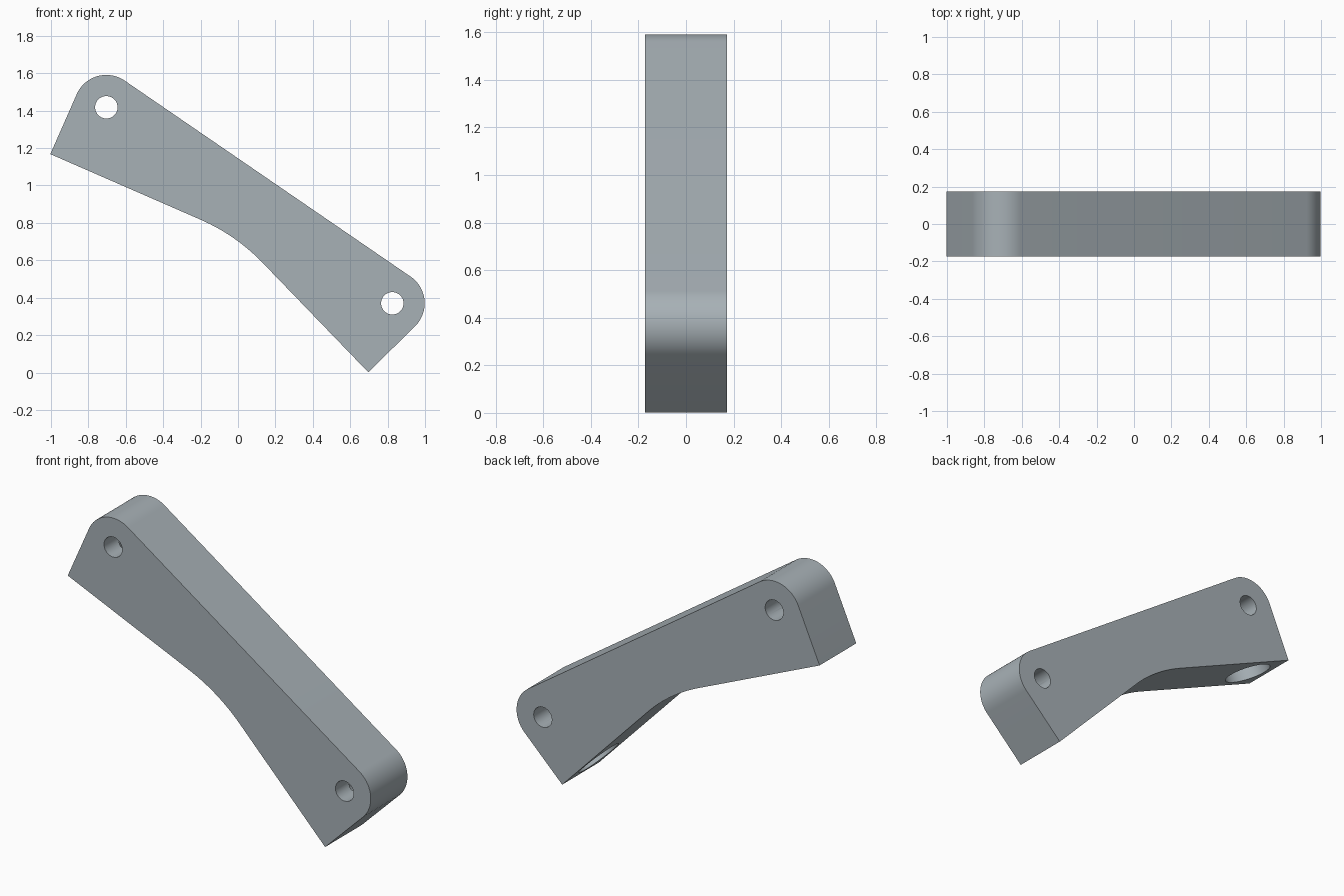
import bpy
import bmesh
from math import radians, tan
from mathutils import Vector, Quaternion

if "Cube" in bpy.data.objects:
    bpy.data.objects.remove(bpy.data.objects["Cube"])

HALF = 0.173          # half thickness, also the radius of the rounded ends
FOOT = 0.35           # distance from a pin hole to the mounting face
PIN_R, BORE_R, POCKET_R, POCKET_DEPTH = 0.06, 0.055, 0.134, 0.12


def direction(degrees):
    """Unit vector in the x-z plane."""
    return Quaternion((0, -1, 0), radians(degrees)) @ Vector((1, 0, 0))


def arc(centre, radius, start, end, steps):
    return [centre + radius * direction(start + (end - start) * i / steps)
            for i in range(steps + 1)]


def cylinder_cutter(name, start, end, radius):
    bm = bmesh.new()
    axis = end - start
    bmesh.ops.create_cone(bm, cap_ends=True, segments=48, radius1=radius,
                          radius2=radius, depth=axis.length)
    mesh = bpy.data.meshes.new(name)
    bm.to_mesh(mesh)
    bm.free()
    ob = bpy.data.objects.new(name, mesh)
    ob.rotation_mode = 'QUATERNION'
    ob.rotation_quaternion = axis.to_track_quat('Z', 'Y')
    ob.location = (start + end) / 2
    ob.hide_render = True
    bpy.context.collection.objects.link(ob)
    return ob


# Pin centres and slopes of the two mounting faces
upper_pin, lower_pin = Vector((-0.704, 0, 1.418)), Vector((0.825, 0, 0.37))
upper_slope, lower_slope = -23.8, -45.5
upper_in, lower_in = direction(upper_slope + 90), direction(lower_slope + 90)
upper_corner = upper_pin - FOOT * upper_in - HALF * direction(upper_slope)
lower_corner = lower_pin - FOOT * lower_in + HALF * direction(lower_slope)

# Concave blend between the mounting faces
bend = Vector((-0.014, 0, 0.735))
blend_r = 0.2 / tan(radians((upper_slope - lower_slope) / 2))
blend_start = bend - 0.2 * direction(upper_slope)
blend_centre = blend_start - blend_r * upper_in

# Outline of the bracket, anticlockwise from the lower corner
across = lower_pin - upper_pin
top_angle = 90 - abs(across.angle(Vector((1, 0, 0)))) * 180 / 3.14159265
outline = [lower_corner]
outline += arc(lower_pin, HALF, lower_slope, top_angle, 24)
outline += arc(upper_pin, HALF, top_angle, upper_slope + 180, 24)
outline.append(upper_corner)
outline += arc(blend_centre, blend_r, upper_slope + 90, lower_slope + 90, 16)

bm = bmesh.new()
face = bm.faces.new([bm.verts.new(p + Vector((0, -HALF, 0))) for p in outline])
result = bmesh.ops.extrude_face_region(bm, geom=[face])
bmesh.ops.translate(bm, vec=(0, 2 * HALF, 0),
                    verts=[v for v in result["geom"] if isinstance(v, bmesh.types.BMVert)])
bmesh.ops.recalc_face_normals(bm, faces=bm.faces)
mesh = bpy.data.meshes.new("bracket")
bm.to_mesh(mesh)
bm.free()
bracket = bpy.data.objects.new("bracket", mesh)
bpy.context.collection.objects.link(bracket)

# Pin hole, round pocket and connecting bore at each end
side = Vector((0, 0.3, 0))
cutters = []
for label, pin, inward in (("upper", upper_pin, upper_in), ("lower", lower_pin, lower_in)):
    foot = pin - FOOT * inward
    outside = foot - 0.1 * inward
    cutters += [
        cylinder_cutter(label + "_pin_cutter", pin - side, pin + side, PIN_R),
        cylinder_cutter(label + "_pocket_cutter", outside, foot + POCKET_DEPTH * inward, POCKET_R),
        cylinder_cutter(label + "_bore_cutter", outside, pin, BORE_R),
    ]

bpy.ops.object.select_all(action='DESELECT')
bpy.context.view_layer.objects.active = bracket
bracket.select_set(True)
for cutter in cutters:
    mod = bracket.modifiers.new(cutter.name, 'BOOLEAN')
    mod.operation = 'DIFFERENCE'
    mod.solver = 'EXACT'
    mod.object = cutter
    bpy.ops.object.modifier_apply(modifier=mod.name)
for cutter in cutters:
    bpy.data.objects.remove(cutter)

# Grey metal
grey = bpy.data.materials.new("steel_grey")
grey.use_nodes = True
colour = (0.39, 0.44, 0.47, 1)
grey.diffuse_color = colour
grey.node_tree.nodes["Principled BSDF"].inputs["Base Color"].default_value = colour
bracket.data.materials.clear()
bracket.data.materials.append(grey)
bpy.ops.object.shade_smooth_by_angle(angle=radians(30))
